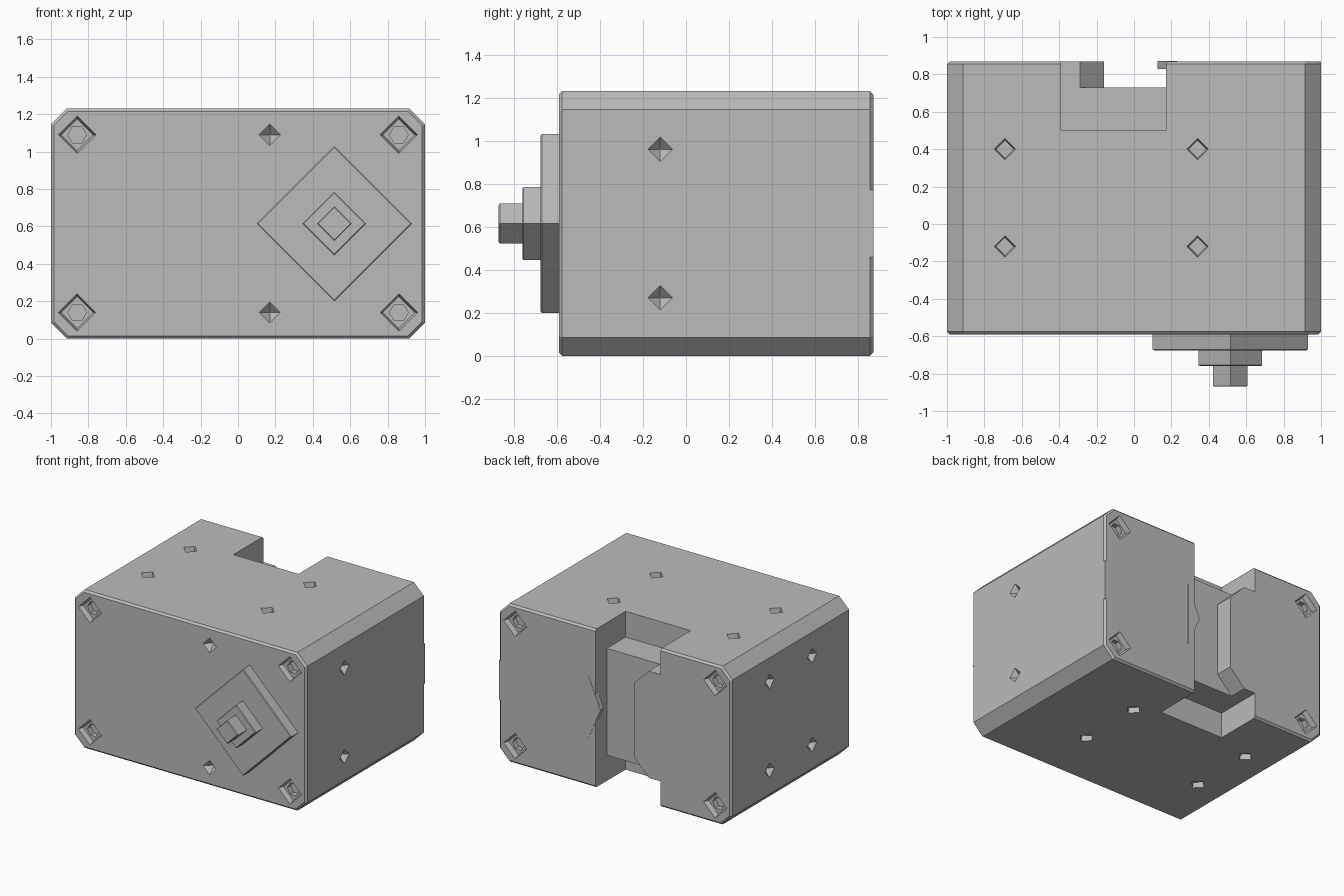
import bpy, bmesh
from math import pi
from mathutils import Vector, Matrix

cube = bpy.data.objects.get("Cube")
if cube:
    bpy.data.objects.remove(cube, do_unlink=True)

grey = bpy.data.materials.new("plain_grey")
grey.use_nodes = True
grey.diffuse_color = (0.5, 0.5, 0.5, 1)
grey.node_tree.nodes["Principled BSDF"].inputs["Base Color"].default_value = (0.5, 0.5, 0.5, 1)

FRONT, BACK, TOP, MID = -0.59, 0.87, 1.23, 0.615


def finish(bm, name):
    bmesh.ops.recalc_face_normals(bm, faces=bm.faces)
    mesh = bpy.data.meshes.new(name)
    bm.to_mesh(mesh)
    bm.free()
    mesh.materials.append(grey)
    obj = bpy.data.objects.new(name, mesh)
    bpy.context.collection.objects.link(obj)
    return obj


def extrude_xz(bm, profile, y0, y1):
    """Solid from an x-z outline, running from y0 to y1."""
    face = bm.faces.new([bm.verts.new((x, y0, z)) for x, z in profile])
    new = bmesh.ops.extrude_face_region(bm, geom=[face])["geom"]
    verts = [v for v in new if isinstance(v, bmesh.types.BMVert)]
    bmesh.ops.translate(bm, vec=(0, y1 - y0, 0), verts=verts)


def rect(x0, x1, z0, z1):
    return [(x0, z0), (x1, z0), (x1, z1), (x0, z1)]


def add_prism(bm, pos, normal, sides, r_in, r_out, depth, spin=0):
    """Prism sunk to a depth below pos, poking out a little above it."""
    n, out = Vector(normal), 0.01
    r_top = r_out + (r_out - r_in) * out / depth
    rot = n.to_track_quat('Z', 'Y').to_matrix().to_4x4()
    mid = Vector(pos) + n * (out - depth) / 2
    bmesh.ops.create_cone(bm, cap_ends=True, segments=sides, radius1=r_in, radius2=r_top,
                          depth=depth + out,
                          matrix=Matrix.Translation(mid) @ rot @ Matrix.Rotation(spin, 4, 'Z'))


def cut(obj, bm):
    """Subtract a temporary solid from the object."""
    tool = finish(bm, "cutter")
    tool.hide_render = True
    mod = obj.modifiers.new("cut", 'BOOLEAN')
    mod.operation, mod.solver, mod.object = 'DIFFERENCE', 'EXACT', tool
    bpy.context.view_layer.objects.active = obj
    bpy.ops.object.modifier_apply(modifier=mod.name)
    bpy.data.objects.remove(tool, do_unlink=True)


# Main housing: chamfered block with a fine bevel round the front and back
c = 0.085
corners = [(1 - c, 0), (1, c), (1, TOP - c), (1 - c, TOP),
           (c - 1, TOP), (-1, TOP - c), (-1, c), (c - 1, 0)]
bm = bmesh.new()
extrude_xz(bm, corners, FRONT, BACK)
rims = [e for e in bm.edges if abs(e.verts[0].co.y - e.verts[1].co.y) < 0.001]
bmesh.ops.bevel(bm, geom=rims, offset=0.015, segments=1, affect='EDGES')
housing = finish(bm, "housing")

# Rear notch: deep pockets above and below, shallow window with a chamfered flange
left, right = -0.39, 0.17
for z0, z1 in ((1.03, 1.4), (-0.2, 0.2)):
    bm = bmesh.new()
    extrude_xz(bm, rect(left, right, z0, z1), 0.50, 1.0)
    cut(housing, bm)
bm = bmesh.new()
extrude_xz(bm, [(-0.29, 1.1), (-0.29, 1.03), (-0.16, 0.9), (-0.16, 0.33),
                (-0.29, 0.2), (-0.29, 0.1), (right, 0.1), (right, 1.1)], 0.73, 1.0)
cut(housing, bm)

# Diamond recesses at the corners, and small diamond pits on the faces
bolts = [(x, y, z) for x in (-0.86, 0.86) for y in (FRONT, BACK) for z in (0.14, 1.09)]
bm = bmesh.new()
for p in bolts:
    add_prism(bm, p, (0, 1 if p[1] > 0 else -1, 0), 4, 0.085, 0.1, 0.04)
for z in (0.14, 1.09):
    add_prism(bm, (0.17, FRONT, z), (0, -1, 0), 4, 0.004, 0.057, 0.05)
for z in (0.27, 0.96):
    for side, y in ((1, -0.12), (-1, -0.12), (-1, 0.4)):
        add_prism(bm, (side, y, z), (side, 0, 0), 4, 0.004, 0.057, 0.05)
for x in (-0.69, 0.34):
    for y in (-0.12, 0.4):
        for z, n in ((TOP, 1), (0, -1)):
            add_prism(bm, (x, y, z), (0, 0, n), 4, 0.048, 0.057, 0.04)
cut(housing, bm)

# Hexagonal sockets inside the corner recesses
bm = bmesh.new()
for x, y, z in bolts:
    n = 1 if y > 0 else -1
    add_prism(bm, (x, y - n * 0.04, z), (0, n, 0), 6, 0.05, 0.05, 0.04, pi / 2)
cut(housing, bm)

# Stepped diamond knob on the front
for name, r, y0, y1 in (("knob_base", 0.415, -0.675, -0.58),
                        ("knob_collar", 0.17, -0.76, -0.67),
                        ("knob_tip", 0.093, -0.87, -0.75)):
    bm = bmesh.new()
    extrude_xz(bm, [(0.515 + r, MID), (0.515, MID + r), (0.515 - r, MID), (0.515, MID - r)], y0, y1)
    outer = [e for e in bm.edges if all(v.co.y < y0 + 0.001 for v in e.verts)]
    bmesh.ops.bevel(bm, geom=outer, offset=0.005, segments=1, affect='EDGES')
    finish(bm, name)

# Latch plate wrapping the rear corner, and the pointed catch in the notch
bm = bmesh.new()
extrude_xz(bm, rect(0.93, 1.0, 0.46, 0.77), 0.72, BACK)
finish(bm, "latch_plate")
bm = bmesh.new()
extrude_xz(bm, [(0.23, 0.86), (0.125, MID), (0.23, 0.37)], 0.83, BACK + 0.002)
finish(bm, "catch")
